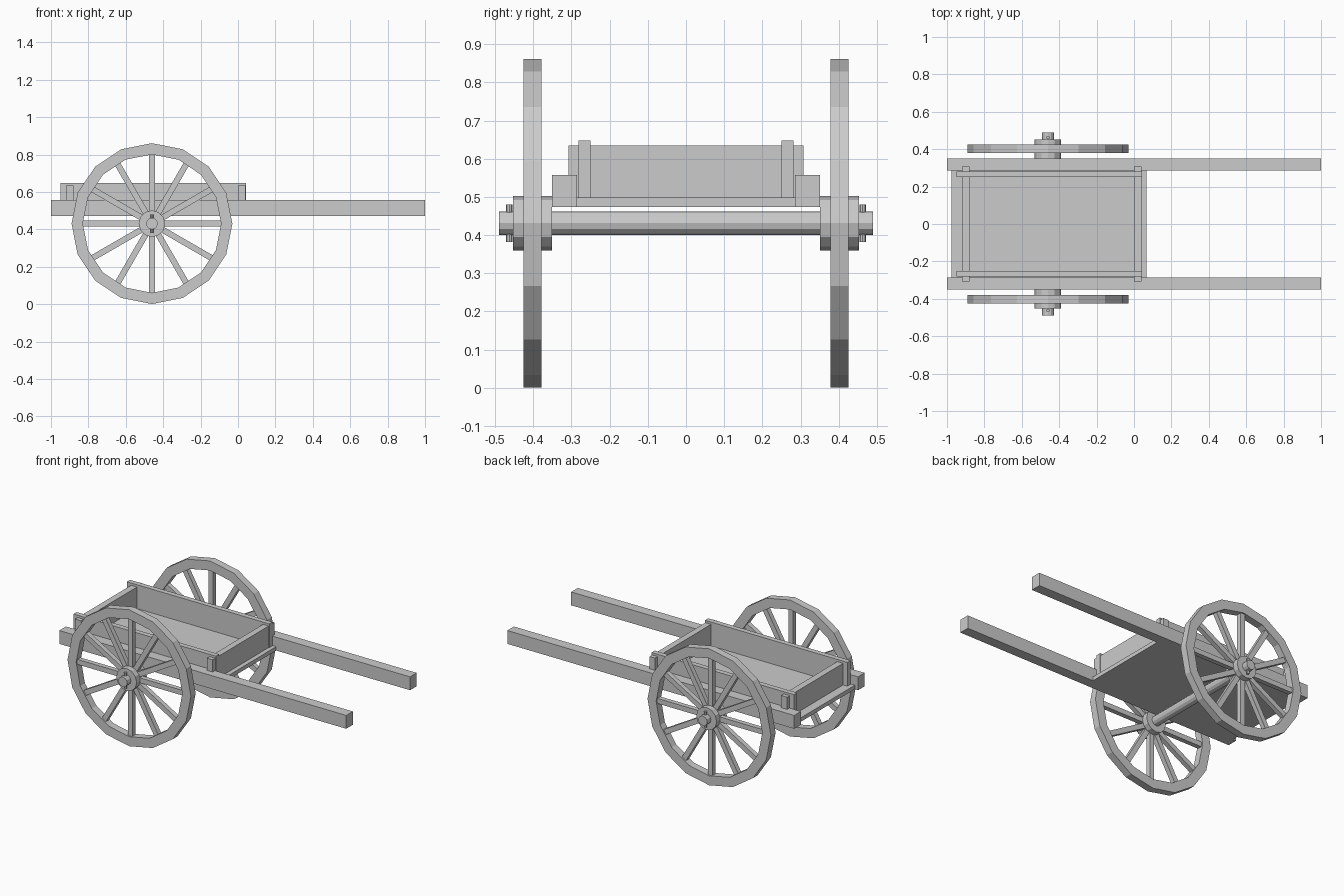
import bpy, bmesh
from math import sin, cos, pi
from mathutils import Matrix, Vector

if "Cube" in bpy.data.objects:
    bpy.data.objects.remove(bpy.data.objects["Cube"])

WX, WZ = -0.46, 0.431   # wheel centre


def finish(name, bm):
    bmesh.ops.recalc_face_normals(bm, faces=bm.faces)
    me = bpy.data.meshes.new(name)
    bm.to_mesh(me)
    bm.free()
    ob = bpy.data.objects.new(name, me)
    bpy.context.collection.objects.link(ob)
    return ob


def add_box(bm, lo, hi, mat=Matrix()):
    lo, hi = Vector(lo), Vector(hi)
    m = mat @ Matrix.Translation((lo + hi) / 2) @ Matrix.Diagonal((*(hi - lo), 1))
    bmesh.ops.create_cube(bm, size=1, matrix=m)


def box(name, lo, hi):
    bm = bmesh.new()
    add_box(bm, lo, hi)
    return finish(name, bm)


def cylinder(name, r, length, loc, sides=12, along_y=True):
    bm = bmesh.new()
    m = Matrix.Translation(loc)
    if along_y:
        m = m @ Matrix.Rotation(pi / 2, 4, 'X')
    bmesh.ops.create_cone(bm, cap_ends=True, segments=sides, radius1=r,
                          radius2=r, depth=length, matrix=m)
    return finish(name, bm)


def rim(name, y0, y1, r_in=0.37, r_out=0.43, sides=16):
    bm = bmesh.new()
    rings = []
    for i in range(sides):
        a = 2 * pi * i / sides
        rings.append([bm.verts.new((WX + r * cos(a), y, WZ + r * sin(a)))
                      for r, y in ((r_in, y0), (r_out, y0), (r_out, y1), (r_in, y1))])
    for i in range(sides):
        a, b = rings[i], rings[(i + 1) % sides]
        for k in range(4):
            n = (k + 1) % 4
            bm.faces.new((a[k], a[n], b[n], b[k]))
    return finish(name, bm)


def spokes(name, y):
    bm = bmesh.new()
    for i in range(12):
        m = Matrix.Translation((WX, y, WZ)) @ Matrix.Rotation(i * pi / 6, 4, 'Y')
        add_box(bm, (-0.016, -0.015, 0.05), (0.016, 0.015, 0.376), m)
    return finish(name, bm)


# Cart bed
box("floor", (-0.977, -0.285, 0.473), (0.067, 0.285, 0.498))
box("back_board", (-0.92, -0.308, 0.498), (-0.879, 0.308, 0.634))
box("front_board", (0.0, -0.308, 0.498), (0.039, 0.308, 0.634))

# Axle through both wheels
cylinder("axle", 0.031, 0.98, (WX, 0, WZ))

for side, s in (("left", 1), ("right", -1)):
    def span(a, b):
        return min(s * a, s * b), max(s * a, s * b)
    # Long shafts and side boards
    y0, y1 = span(0.285, 0.351)
    box(side + "_shaft", (-1, y0, 0.473), (1, y1, 0.557))
    y0, y1 = span(0.25, 0.282)
    box(side + "_side_board", (-0.95, y0, 0.498), (0.043, y1, 0.648))
    # Wheel: rim, spokes, hub and linch pin
    rim(side + "_wheel_rim", *span(0.379, 0.426))
    spokes(side + "_wheel_spokes", s * 0.4025)
    cylinder(side + "_wheel_hub", 0.071, 0.102, (WX, s * 0.402, WZ))
    cylinder(side + "_axle_pin", 0.009, 0.098, (WX, s * 0.463, WZ), 8, False)
